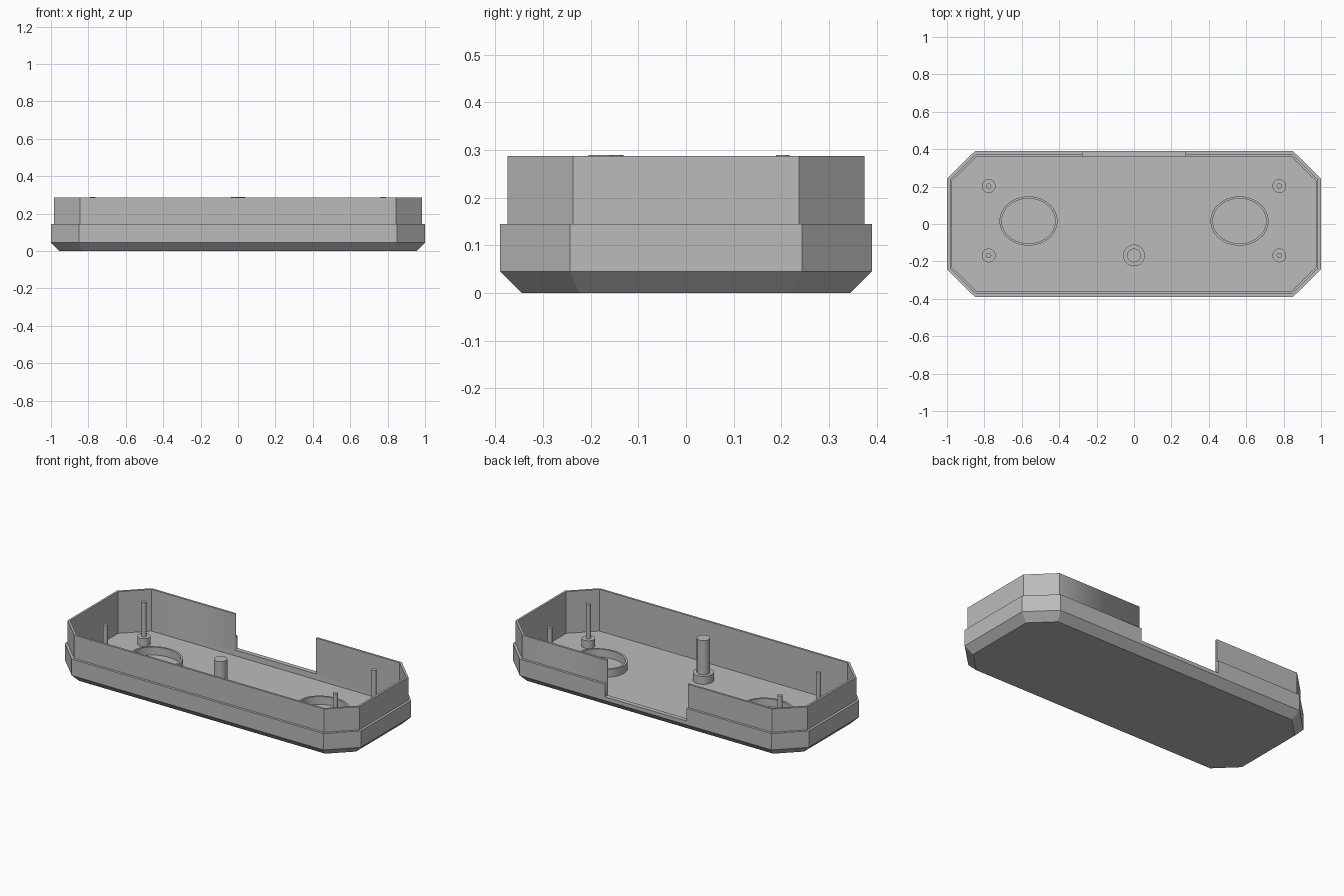
import bpy, bmesh, math

cube = bpy.data.objects.get("Cube")
if cube:
    bpy.data.objects.remove(cube, do_unlink=True)

grey = bpy.data.materials.new("grey plastic")
grey.use_nodes = True
grey.diffuse_color = (0.5, 0.5, 0.5, 1)
grey.node_tree.nodes["Principled BSDF"].inputs["Base Color"].default_value = (0.5, 0.5, 0.5, 1)

FLOOR, RIM, PIN_TOP, BOSS_TOP = 0.032, 0.287, 0.289, 0.08


def finish(name, bm):
    """Turn a bmesh into a grey object with crisp edges."""
    bmesh.ops.recalc_face_normals(bm, faces=bm.faces)
    mesh = bpy.data.meshes.new(name)
    bm.to_mesh(mesh)
    bm.free()
    mesh.materials.append(grey)
    obj = bpy.data.objects.new(name, mesh)
    bpy.context.collection.objects.link(obj)
    bpy.ops.object.select_all(action='DESELECT')
    obj.select_set(True)
    bpy.context.view_layer.objects.active = obj
    bpy.ops.object.shade_smooth_by_angle(angle=math.radians(30))
    return obj


def octagon(inset):
    """Chamfered rectangle outline, offset evenly inward."""
    slide = inset * math.tan(math.pi / 8)
    x, y = 1 - inset, 0.39 - inset
    cx, cy = 0.85 - slide, 0.243 - slide
    return [(x, -cy), (x, cy), (cx, y), (-cx, y),
            (-x, cy), (-x, -cy), (-cx, -y), (cx, -y)]


def loft(loops, cap=True, closed=False):
    """Skin a stack of matching 3D loops."""
    bm = bmesh.new()
    rings = [[bm.verts.new(p) for p in loop] for loop in loops]
    pairs = list(zip(rings, rings[1:]))
    if closed:
        pairs.append((rings[-1], rings[0]))
    for a, b in pairs:
        for i in range(len(a)):
            j = (i + 1) % len(a)
            bm.faces.new((a[i], a[j], b[j], b[i]))
    if cap:
        bm.faces.new(rings[0])
        bm.faces.new(rings[-1])
    return bm


def ellipse(x, y, z, rx, ry, sides=48):
    return [(x + rx * math.cos(t), y + ry * math.sin(t), z)
            for t in (math.tau * i / sides for i in range(sides))]


# Tray: chamfered base, stepped outer wall, rim, inner wall and floor
profile = [(0.045, 0), (0, 0.045), (0, 0.145), (0.015, 0.145),
           (0.015, RIM), (0.028, RIM), (0.028, FLOOR)]
tray = finish("tray_shell", loft([[(x, y, z) for x, y in octagon(i)] for i, z in profile]))

# Opening in the back wall
bm = bmesh.new()
bmesh.ops.create_cube(bm, size=1)
bmesh.ops.scale(bm, vec=(0.55, 0.2, 0.4), verts=bm.verts)
bmesh.ops.translate(bm, vec=(0, 0.4, 0.268), verts=bm.verts)
cutter = finish("opening_cutter", bm)
cutter.hide_render = True
cut = tray.modifiers.new("back opening", 'BOOLEAN')
cut.operation, cut.solver, cut.object = 'DIFFERENCE', 'EXACT', cutter
bpy.context.view_layer.objects.active = tray
bpy.ops.object.modifier_apply(modifier=cut.name)
bpy.data.objects.remove(cutter, do_unlink=True)


def post(name, x, y, boss, pin):
    """Wide boss with a slim pin standing on it."""
    steps = [(boss, FLOOR - 0.005), (boss, BOSS_TOP), (pin, BOSS_TOP), (pin, PIN_TOP)]
    finish(name, loft([ellipse(x, y, z, r, r, 32) for r, z in steps]))


# Corner pins and oval retaining rings on both sides
for side, sx in (("left", 1), ("right", -1)):
    for end, y in (("front", -0.168), ("back", 0.203)):
        post(f"{end}_{side}_pin", sx * 0.777, y, 0.037, 0.014)
    x, y, low = sx * 0.564, 0.016, FLOOR - 0.005
    ring = [(0, low), (0, BOSS_TOP), (0.012, BOSS_TOP), (0.012, low)]
    finish(f"{side}_oval_ring",
           loft([ellipse(x, y, z, 0.155 - t, 0.132 - t) for t, z in ring], cap=False, closed=True))

# Thick central post
post("centre_post", 0, -0.168, 0.058, 0.037)
